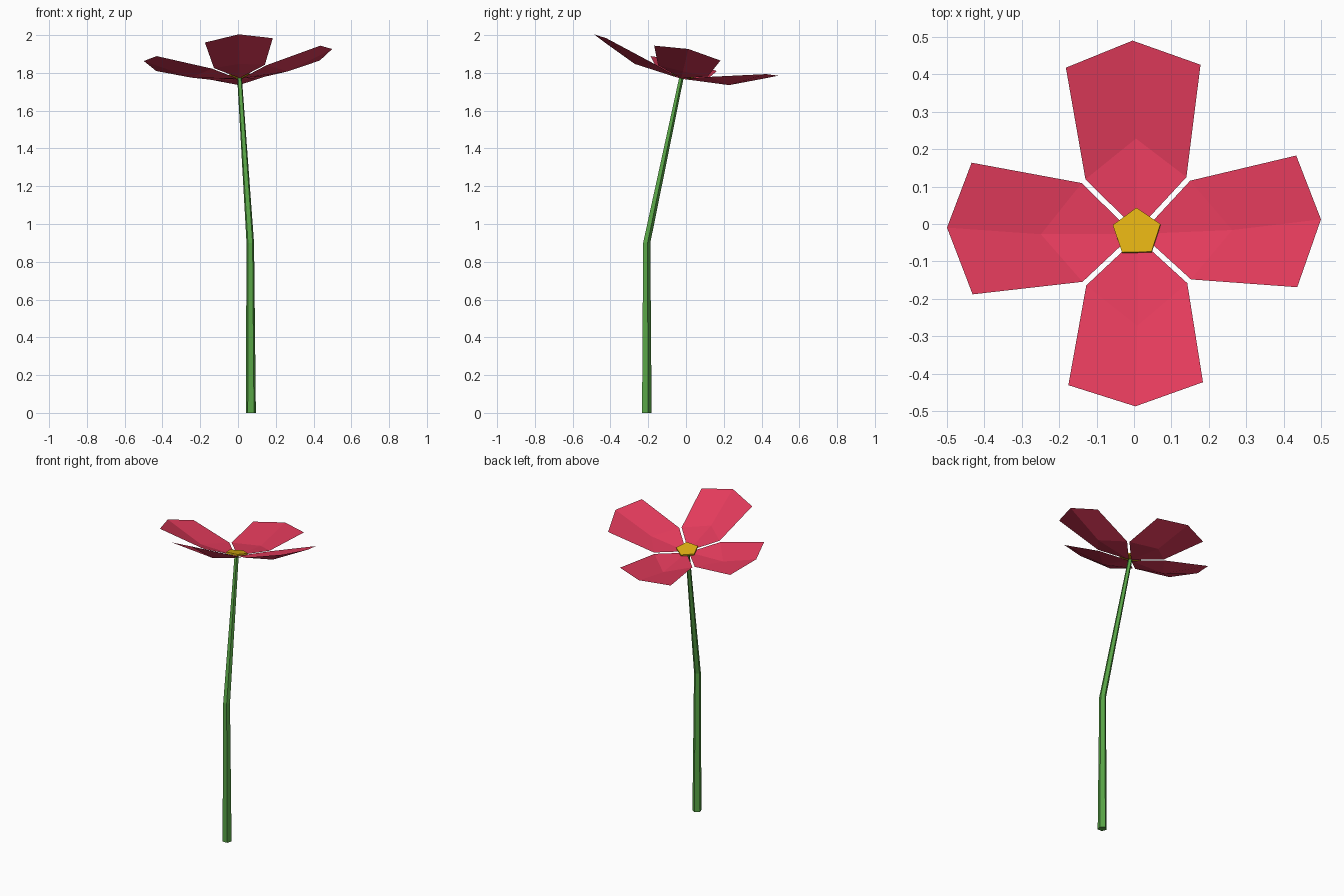
import bpy, math
from mathutils import Vector, Matrix

if "Cube" in bpy.data.objects:
    bpy.data.objects.remove(bpy.data.objects["Cube"])


def material(name, rgb):
    m = bpy.data.materials.new(name)
    m.diffuse_color = (*rgb, 1)
    m.use_nodes = True
    m.node_tree.nodes["Principled BSDF"].inputs["Base Color"].default_value = m.diffuse_color
    return m


def build(name, verts, faces, mat):
    me = bpy.data.meshes.new(name)
    me.from_pydata([tuple(v) for v in verts], [], faces)
    me.materials.append(mat)
    ob = bpy.data.objects.new(name, me)
    bpy.context.collection.objects.link(ob)
    return ob


def pentagon(r, z):
    """Five-sided ring with one corner towards +y."""
    return [Vector((r * math.cos(math.pi / 2 + i * math.tau / 5),
                    r * math.sin(math.pi / 2 + i * math.tau / 5), z)) for i in range(5)]


def loft(name, rings, mat):
    """Closed tube through pentagon rings."""
    verts = [v for ring in rings for v in ring]
    faces = [(k + i, k + (i + 1) % 5, k + 5 + (i + 1) % 5, k + 5 + i)
             for k in range(0, 5 * (len(rings) - 1), 5) for i in range(5)]
    n = len(verts)
    faces += [(4, 3, 2, 1, 0), tuple(range(n - 5, n))]
    return build(name, verts, faces, mat)


red = material("petal red", (0.76, 0.043, 0.105))
green = material("stem green", (0.098, 0.376, 0.061))
yellow = material("centre yellow", (0.74, 0.43, 0.006))

# Flower frame, tilted along the upper stem
base = Vector((0.0085, -0.0265, 1.77))
knee = Vector((0.065, -0.21, 0.9))
axis = Vector((-0.067, 0.218, 0.974)).normalized()
tilt = Vector((0, 0, 1)).rotation_difference(axis).to_matrix()
frame = Matrix.Translation(base) @ (tilt @ Matrix.Rotation(0.015, 3, 'Z')).to_4x4()

# Stem: straight lower half, leaning upper half
loft("stem", [
    [v + Vector((knee.x + 0.003, knee.y, 0)) for v in pentagon(0.028, 0)],
    [v + knee for v in pentagon(0.021, 0)],
    [base + tilt @ v for v in pentagon(0.013, 0.003)],
], green)

# Petals: folded sheet with a centre ridge, repeated four times
petal = [(0, 0.01, 0), (0.135, 0.145, 0.033), (0, 0.256, 0.022), (-0.135, 0.145, 0.033),
         (0.18, 0.434, 0.110), (0, 0.5, 0.128), (-0.18, 0.434, 0.110)]
petal_faces = [(0, 1, 2), (0, 2, 3), (2, 1, 4, 5), (2, 5, 6, 3)]
for i, side in enumerate(("back", "left", "front", "right")):
    turn = Matrix.Rotation(i * math.pi / 2, 4, 'Z')
    build(side + "_petal", [frame @ turn @ Vector(p) for p in petal], petal_faces, red)

# Flower centre: thin five-sided disc
loft("flower_centre", [[frame @ v for v in pentagon(0.067, z)] for z in (0.012, 0.022)], yellow)
